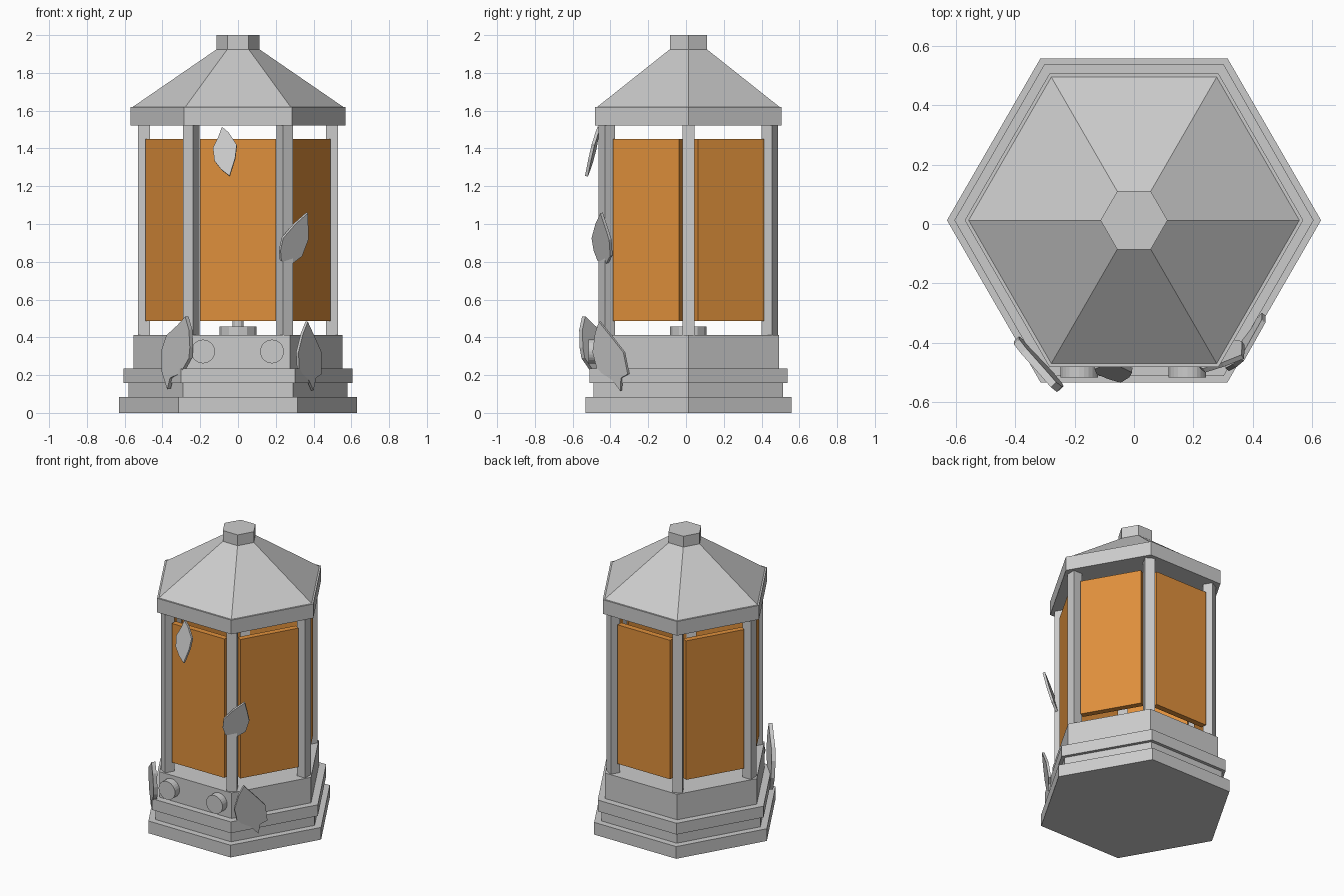
import bpy, bmesh, math
from mathutils import Vector, Matrix

if "Cube" in bpy.data.objects:
    bpy.data.objects.remove(bpy.data.objects["Cube"])

CY = 0.0125  # y position of the lantern axis


def material(name, rgb):
    m = bpy.data.materials.new(name)
    m.use_nodes = True
    m.diffuse_color = (*rgb, 1)
    m.node_tree.nodes["Principled BSDF"].inputs["Base Color"].default_value = (*rgb, 1)
    return m


METAL = material("grey metal", (0.6, 0.6, 0.6))
GLASS = material("amber glass", (0.74, 0.28, 0.045))


def finish(name, bm, mat, matrix=None):
    bmesh.ops.recalc_face_normals(bm, faces=bm.faces)
    me = bpy.data.meshes.new(name)
    bm.to_mesh(me)
    bm.free()
    me.materials.append(mat)
    ob = bpy.data.objects.new(name, me)
    bpy.context.collection.objects.link(ob)
    if matrix:
        ob.matrix_world = matrix
    return ob


def lathe(name, profile, sides, mat=METAL, matrix=Matrix.Translation((0, CY, 0))):
    """Solid with a regular cross-section; profile is (radius, height) from bottom to top."""
    bm = bmesh.new()
    rings = []
    for r, z in profile:
        rings.append([bm.verts.new((r * math.cos(i * math.tau / sides),
                                    r * math.sin(i * math.tau / sides), z))
                      for i in range(sides)])
    for a, b in zip(rings, rings[1:]):
        for i in range(sides):
            j = (i + 1) % sides
            bm.faces.new((a[i], a[j], b[j], b[i]))
    bm.faces.new(rings[0])
    bm.faces.new(rings[-1])
    return finish(name, bm, mat, matrix)


def box(name, centre, size, angle, mat):
    """Box placed at a radius along +x, then turned about the lantern axis."""
    bm = bmesh.new()
    bmesh.ops.create_cube(bm, size=1)
    bmesh.ops.scale(bm, vec=size, verts=bm.verts)
    bmesh.ops.translate(bm, vec=centre, verts=bm.verts)
    return finish(name, bm, mat,
                  Matrix.Translation((0, CY, 0)) @ Matrix.Rotation(math.radians(angle), 4, 'Z'))


def leaf(name, outline, origin, slope_x, slope_z, thickness=0.016):
    """Thin plate from an (x, z) outline on a tilted plane y = f(x, z)."""
    ox, oy, oz = origin
    normal = Vector((slope_x, -1, slope_z)).normalized()
    bm = bmesh.new()
    front = [bm.verts.new((x, oy + slope_x * (x - ox) + slope_z * (z - oz), z))
             for x, z in outline]
    back = [bm.verts.new(v.co - normal * thickness) for v in front]
    bm.faces.new(front)
    bm.faces.new(back[::-1])
    n = len(front)
    for i in range(n):
        j = (i + 1) % n
        bm.faces.new((front[i], front[j], back[j], back[i]))
    return finish(name, bm, METAL)


# Stepped hexagonal base
lathe("base_foot", [(0.63, 0), (0.63, 0.085)], 6)
lathe("base_step", [(0.58, 0.085), (0.58, 0.157)], 6)
lathe("base_band", [(0.605, 0.157), (0.605, 0.235)], 6)
lathe("base_top", [(0.553, 0.235), (0.553, 0.412)], 6)

# Roof: rim, sloping hexagonal cover and cap
lathe("roof_rim", [(0.57, 1.522), (0.57, 1.62)], 6)
lathe("roof_slope", [(0.557, 1.62), (0.113, 1.925)], 6)
lathe("roof_cap", [(0.113, 1.925), (0.113, 2.0)], 6)

# Corner posts and glass panes
for i in range(6):
    box(f"corner_post_{i + 1}", (0.4975, 0, 0.967), (0.064, 0.064, 1.11), 60 * i, METAL)
    box(f"glass_pane_{i + 1}", (0.43, 0, 0.968), (0.04, 0.404, 0.965), 60 * i + 30, GLASS)

# Lamp holder inside
lathe("lamp_holder", [(0.097, 0.412), (0.097, 0.457)], 12)
lathe("lamp_stem", [(0.03, 0.457), (0.03, 0.56)], 12)

# Round knobs on the front of the base
for side, x in (("right", -0.185), ("left", 0.18)):
    lathe(f"{side}_knob", [(0.063, 0), (0.063, 0.06)], 24,
          matrix=Matrix.Translation((x, -0.457, 0.325)) @ Matrix.Rotation(math.pi / 2, 4, 'X'))

# Leaves
leaf("top_leaf",
     [(-0.085, 1.515), (-0.05, 1.485), (-0.007, 1.42), (-0.015, 1.35), (-0.045, 1.255),
      (-0.09, 1.29), (-0.125, 1.335), (-0.133, 1.405), (-0.105, 1.46)],
     (-0.045, -0.535, 1.255), -0.12, 0.24)
leaf("middle_leaf",
     [(0.37, 1.057), (0.305, 1.0), (0.24, 0.925), (0.225, 0.86), (0.23, 0.805),
      (0.285, 0.787), (0.34, 0.83), (0.372, 0.915), (0.372, 0.99)],
     (0.375, -0.405, 0.915), 0.68, -0.32)
leaf("lower_right_leaf",
     [(-0.28, 0.51), (-0.32, 0.465), (-0.38, 0.41), (-0.405, 0.335), (-0.405, 0.22),
      (-0.375, 0.125), (-0.36, 0.185), (-0.305, 0.21), (-0.26, 0.29), (-0.255, 0.345),
      (-0.26, 0.44)],
     (-0.28, -0.55, 0.51), -1.05, -0.08, 0.025)
leaf("lower_left_leaf",
     [(0.37, 0.482), (0.345, 0.42), (0.32, 0.32), (0.325, 0.225), (0.375, 0.175),
      (0.40, 0.117), (0.413, 0.185), (0.443, 0.205), (0.443, 0.32), (0.41, 0.395)],
     (0.445, -0.305, 0.2), 1.33, -0.2)
